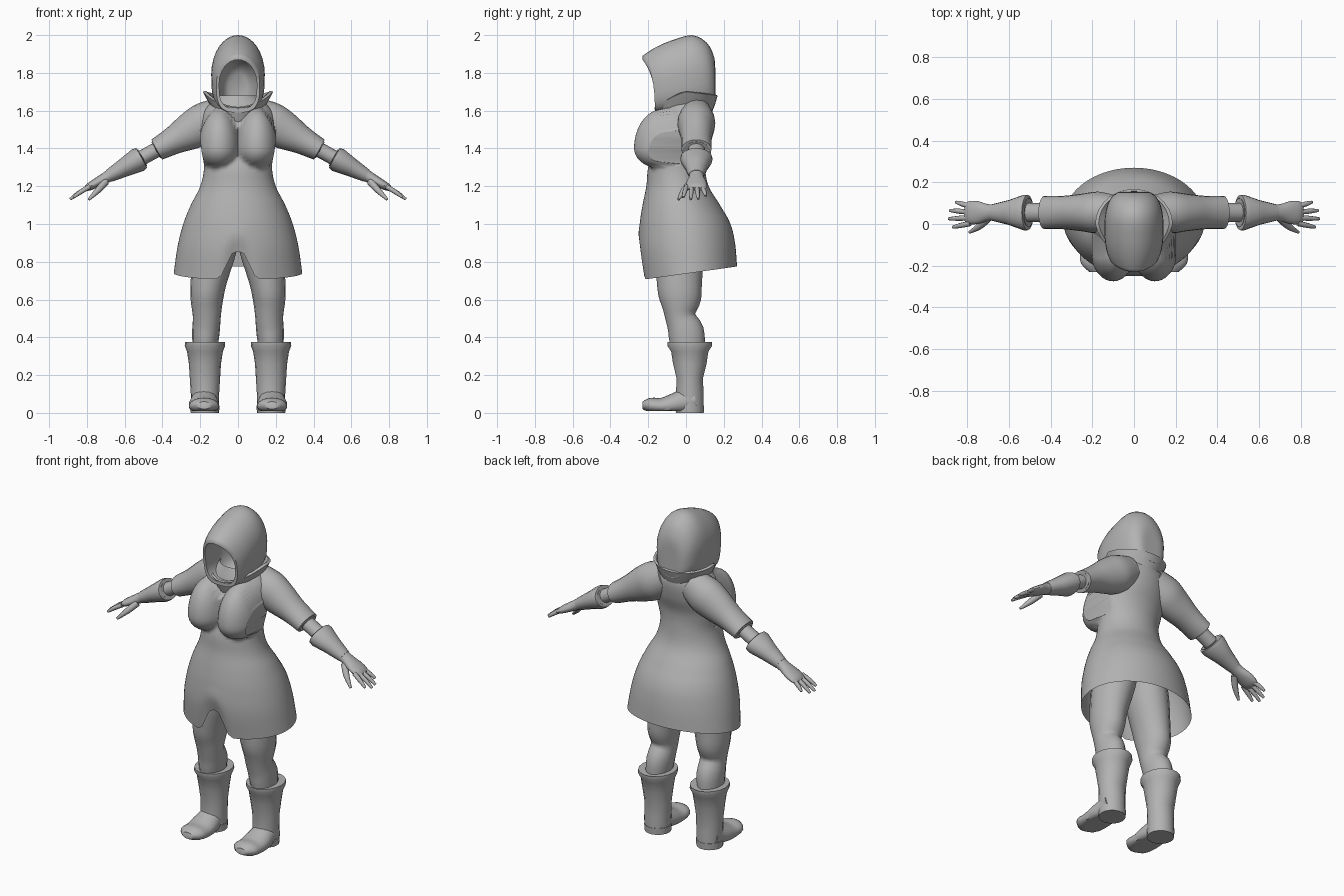
import bpy, bmesh, math
from mathutils import Vector

cube = bpy.data.objects.get("Cube")
if cube:
    bpy.data.objects.remove(cube)

shade = 0.45
colour = (shade, shade, shade, 1)
grey = bpy.data.materials.new("plain grey")
grey.use_nodes = True
grey.diffuse_color = colour
grey.node_tree.nodes["Principled BSDF"].inputs["Base Color"].default_value = colour


def blend(before, start, end, after, t):
    """Catmull-Rom value between start and end."""
    slope_in, slope_out = (end - before) / 2, (after - start) / 2
    rise = end - start
    return (start + slope_in * t + (3 * rise - 2 * slope_in - slope_out) * t ** 2
            + (slope_in + slope_out - 2 * rise) * t ** 3)


def smooth(rows, steps):
    """Insert curved in-between rows."""
    padded = [rows[0], *rows, rows[-1]]
    result = []
    for index in range(len(rows) - 1):
        for step in range(steps):
            result.append(tuple(blend(*values, step / steps)
                                for values in zip(*padded[index:index + 4])))
    return result + [rows[-1]]


def circle(count):
    """Sine and cosine pairs around a full turn."""
    angles = [math.tau * index / count for index in range(count)]
    return [(math.sin(angle), math.cos(angle)) for angle in angles]


def loft(name, rings, cap_start=True, cap_end=True, angle=50):
    """Skin a list of equally long point rings."""
    bm = bmesh.new()
    loops = [[bm.verts.new(point) for point in ring] for ring in rings]
    for lower, upper in zip(loops, loops[1:]):
        for index in range(len(lower)):
            bm.faces.new((lower[index - 1], lower[index], upper[index], upper[index - 1]))
    if cap_start:
        bm.faces.new(loops[0])
    if cap_end:
        bm.faces.new(loops[-1])
    bmesh.ops.recalc_face_normals(bm, faces=bm.faces)
    mesh = bpy.data.meshes.new(name)
    bm.to_mesh(mesh)
    bm.free()
    mesh.materials.append(grey)
    part = bpy.data.objects.new(name, mesh)
    bpy.context.collection.objects.link(part)
    bpy.ops.object.select_all(action='DESELECT')
    part.select_set(True)
    bpy.context.view_layer.objects.active = part
    bpy.ops.object.shade_smooth_by_angle(angle=math.radians(angle))


def tube(name, side, rows, steps=3, count=16, across=(0, 1, 0), floor=0, **options):
    """Limb along rows of x, y, z, radius and radius measured across."""
    rows = smooth(rows, steps)
    path = [Vector(row[:3]) for row in rows]
    rings = []
    for index, (x, y, z, radius, width) in enumerate(rows):
        ahead = path[min(index + 1, len(path) - 1)]
        along = (ahead - path[max(index - 1, 0)]).normalized()
        wide = Vector(across)
        wide = (wide - along * wide.dot(along)).normalized()
        thick = along.cross(wide)
        ring = []
        for sine, cosine in circle(count):
            point = path[index] + thick * radius * cosine + wide * width * sine
            ring.append((point.x * side, point.y, max(point.z, floor)))
        rings.append(ring)
    loft(name, rings, **options)


def arm_height(x):
    return 1.63 - x * 0.55


def arm_part(name, side, rows, **options):
    """Tube on the straight arm line, from rows of x, radius and width."""
    tube(name, side, [(x, 0.055, arm_height(x), radius, width)
                      for x, radius, width in rows], **options)


def boot_part(name, side, rows, **options):
    """Upright tube from rows of z, radius and depth."""
    tube(name, side, [(0.175, 0.02, z, radius, depth) for z, radius, depth in rows],
         steps=1, count=18, **options)


# Dress: height, half width, front and back, with a bust and a notched, sloping hem
waist_up = 1.0
hem_level = 0.74
bust_height = 1.4
dress_rows = [(hem_level, .34, -.23, .27), (.88, .32, -.25, .26), (waist_up, .29, -.245, .235),
              (1.1, .25, -.23, .18), (1.2, .2, -.21, .12), (1.3, .18, -.2, .1),
              (1.4, .195, -.165, .1), (1.5, .2, -.15, .13), (1.6, .18, -.13, .14),
              (1.68, .1, -.1, .11)]
rings = []
for height, half_width, front, back in smooth(dress_rows, 6):
    ring = []
    for sine, cosine in circle(72):
        x = half_width * sine
        y = (front + back) / 2 - (back - front) / 2 * cosine
        z = height
        if height < waist_up:
            hem = hem_level - 0.035 * cosine
            if cosine > 0:
                hem += 0.15 * math.exp(-(abs(x) / 0.07) ** 3)
            z = waist_up - (waist_up - height) * (waist_up - hem) / (waist_up - hem_level)
        if y < 0:
            reach = 0.11 if height < bust_height else 0.21
            sideways = (abs(x) - 0.1) / 0.11
            bulge = 1 - sideways ** 2 - ((height - bust_height) / reach) ** 2
            y = min(y, -0.12 - 0.155 * math.sqrt(max(bulge, 0))) if bulge > 0 else y
        ring.append((x, y, z))
    rings.append(ring)
loft("dress", rings, cap_start=False, cap_end=False, angle=75)


def hood_ring(y, top, half_width, base):
    """Upright oval, squarer below, whose top leans forward near the face."""
    bottom = base + max(y, 0) * 0.3
    middle, half_height = (top + bottom) / 2, (top - bottom) / 2
    ring = []
    for sine, cosine in circle(32):
        power = 1 if cosine > 0 else 0.65
        x = half_width * math.copysign(abs(sine) ** power, sine)
        rise = math.copysign(abs(cosine) ** power, cosine)
        lean = 2.4 * min(y, 0) ** 2 * ((rise + 1) / 2) ** 3
        ring.append((x, y - lean, middle + half_height * rise))
    return ring


# Hood: y, top and half width, over the outside and then into the hollow
outside = [(.155, 1.8, .03), (.15, 1.88, .08), (.11, 1.96, .12), (.03, 2, .14),
           (-.07, 1.97, .14), (-.13, 1.93, .13), (-.165, 1.89, .115)]
hollow = [(-.165, 1.87, .1), (-.08, 1.87, .1), (0, 1.87, .1), (.08, 1.8, .05)]
loft("hood", [hood_ring(*row, 1.59) for row in smooth(outside, 3)]
     + [hood_ring(*row, 1.61) for row in smooth(hollow, 2)], angle=60)

# Collar: flared, folded band that dips at the front
rings = []
for half_width, lift in [(.14, -.08), (.16, -.05), (.186, 0), (.17, .005), (.13, -.03)]:
    depth = 0.06 + half_width * 0.58
    ring = []
    for sine, cosine in circle(28):
        ahead, behind = max(cosine, 0), max(-cosine, 0)
        dip = 0.085 * ahead ** 1.3 + 0.02 * behind
        ring.append((half_width * sine * (1 - 0.18 * ahead), -depth * cosine, 1.7 + lift - dip))
    rings.append(ring)
loft("collar", rings, cap_start=False, cap_end=False, angle=40)

for side, label in ((1, "left_"), (-1, "right_")):
    # Sleeve, turned in at its end, and forearm
    arm_part(label + "sleeve", side, [(.08, .09, .08), (.17, .11, .1), (.25, .1, .09),
                                      (.34, .075, .08), (.43, .06, .08)],
             steps=4, count=20, cap_end=False)
    arm_part(label + "sleeve_end", side, [(.43, .06, .08), (.435, .05, .07), (.4, .04, .05)],
             steps=1, count=20, cap_start=False, cap_end=False)
    arm_part(label + "forearm", side, [(.38, .04, .045), (.56, .04, .045)])

    # Gauntlet and hand
    arm_part(label + "gauntlet", side, [(.54, .04, .04), (.505, .05, .07), (.51, .06, .085),
                                        (.53, .065, .085), (.6, .05, .06), (.68, .035, .04)],
             steps=1)
    arm_part(label + "palm", side, [(.66, .035, .04), (.7, .03, .04), (.75, .025, .055),
                                    (.79, .02, .055), (.81, .01, .045)])
    for index, finger in enumerate(("index", "middle", "ring", "little")):
        knuckle, tip = 0.785, 0.89 - 0.012 * (index - 1.3) ** 2
        joints = []
        for bend, radius in ((0, .013), (.6, .012), (1, .007)):
            x = knuckle + (tip - knuckle) * bend
            y = 0.003 + 0.027 * index + (0.013 * index - 0.018) * bend
            joints.append((x, y, arm_height(x) - 0.01 * bend ** 3, radius, radius))
        tube(label + finger + "_finger", side, joints, steps=2, count=8)
    tube(label + "thumb", side, [(.7, .03, 1.225, .02, .02), (.74, -.01, 1.18, .017, .017),
                                 (.79, -.04, 1.13, .007, .007)], count=8)

    # Leg
    tube(label + "leg", side, [(.09, 0, 1, .09, .12), (.12, -.03, .88, .115, .13),
                               (.155, -.035, .7, .096, .12), (.165, -.03, .6, .086, .11),
                               (.165, -.03, .51, .074, .08), (.17, 0, .43, .073, .095),
                               (.175, .01, .34, .066, .09)])

    # Boot with a thick flared top
    boot_part(label + "boot_shaft", side,
              [(.33, .07, .09), (.36, .09, .11), (.375, .105, .12), (.355, .107, .12),
               (.325, .095, .1), (.26, .085, .09), (.18, .08, .07), (.1, .075, .075),
               (0, .073, .075)], cap_start=False)
    boot_part(label + "boot_heel", side, [(.04, .077, .077), (0, .075, .075)])
    tube(label + "boot_foot", side, [(.18, .05, .07, .06, .07), (.18, 0, .06, .07, .07),
                                     (.18, -.06, .045, .06, .08), (.18, -.13, .035, .045, .08),
                                     (.18, -.19, .04, .04, .075), (.18, -.23, .04, .02, .035)],
         count=18, across=(1, 0, 0), floor=0.01)
